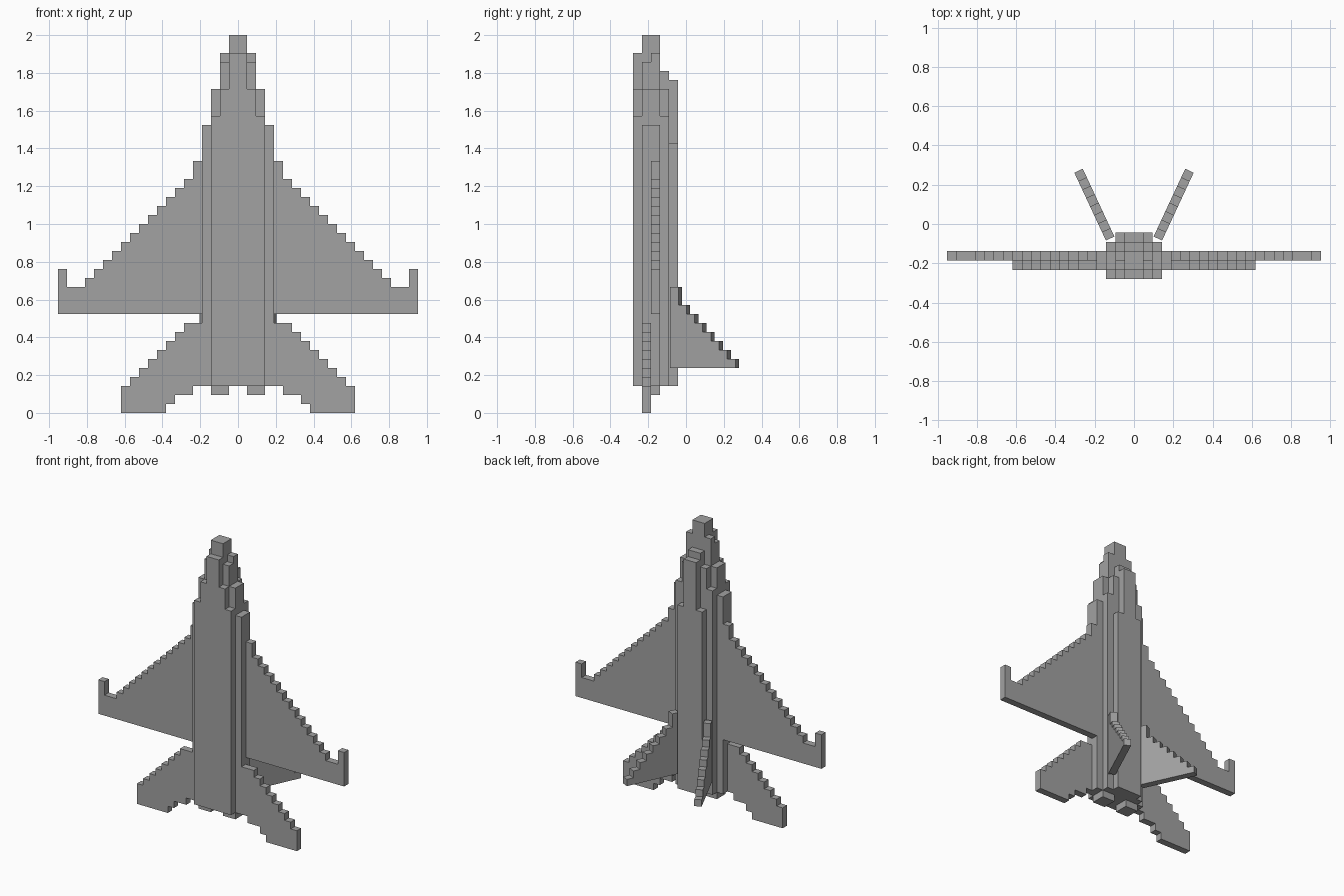
import bpy, bmesh, math
from mathutils import Matrix, Vector

if "Cube" in bpy.data.objects:
    bpy.data.objects.remove(bpy.data.objects["Cube"])

U = 2 / 42          # one block
Y0 = -0.281         # front (belly) plane
CANT = math.radians(25)

grey = bpy.data.materials.new("plain_grey")
grey.diffuse_color = (0.36, 0.36, 0.36, 1)
grey.use_nodes = True
grey.node_tree.nodes["Principled BSDF"].inputs["Base Color"].default_value = grey.diffuse_color


def stepped_plate(name, start, tops, bottoms, depth, matrix, mirror=False):
    """Stepped outline, one column per block, extruded along +y."""
    n = len(tops)
    raw = []
    for i in range(n):
        raw += [(start + i, tops[i]), (start + i + 1, tops[i])]
    for i in reversed(range(n)):
        raw += [(start + i + 1, bottoms[i]), (start + i, bottoms[i])]
    # drop repeated and collinear points
    pts = [p for i, p in enumerate(raw) if p != raw[i - 1]]
    pts = [p for i, p in enumerate(pts)
           if not any(pts[i - 1][k] == p[k] == pts[(i + 1) % len(pts)][k] for k in (0, 1))]
    bm = bmesh.new()
    face = bm.faces.new([bm.verts.new((x * U, 0, z * U)) for x, z in pts])
    ext = bmesh.ops.extrude_face_region(bm, geom=[face])
    moved = [v for v in ext["geom"] if isinstance(v, bmesh.types.BMVert)]
    bmesh.ops.translate(bm, verts=moved, vec=(0, depth * U, 0))
    bm.transform(matrix)
    bmesh.ops.recalc_face_normals(bm, faces=bm.faces)
    mesh = bpy.data.meshes.new(name)
    bm.to_mesh(mesh)
    bm.free()
    mesh.materials.append(grey)
    obj = bpy.data.objects.new(name, mesh)
    bpy.context.collection.objects.link(obj)
    if mirror:
        obj.modifiers.new("mirror", "MIRROR")
    return obj


def layer(i):
    return Matrix.Translation((0, Y0 + i * U, 0))


# Fuselage: five layers, tops listed from the centre outwards
for i, (name, tops) in enumerate([
        ("belly", [40, 36, 33]),
        ("lower_fuselage", [42, 39, 36, 32]),
        ("upper_fuselage", [42, 40, 36, 32]),
        ("back", [38, 36, 33]),
        ("canopy_spine", [37, 30])]):
    full = tops[::-1] + tops
    stepped_plate(name, -len(tops), full, [3] * len(full), 1, layer(i))

# Main wings with raised tips
wing = [28] + list(range(26, 13, -1)) + [14, 16]
stepped_plate("wings", 4, wing, [11] * len(wing), 1, layer(2), True)

# Tailplanes
stepped_plate("tailplanes", 4, [10] + list(range(10, 2, -1)),
              [3, 2, 2, 1, 0, 0, 0, 0, 0], 1, layer(1), True)

# Engine nozzles
stepped_plate("nozzles", 1, [3, 3], [2, 2], 2, layer(1), True)

# Canted fins: local x runs along the fin, local y is its thickness
turn = Matrix.Rotation(math.pi / 2 - CANT, 4, "Z")
stepped_plate("fins", 0, [14] + list(range(12, 5, -1)), [5] * 8, 1,
              Matrix.Translation((0.143, -0.084, 0)) @ turn, True)
